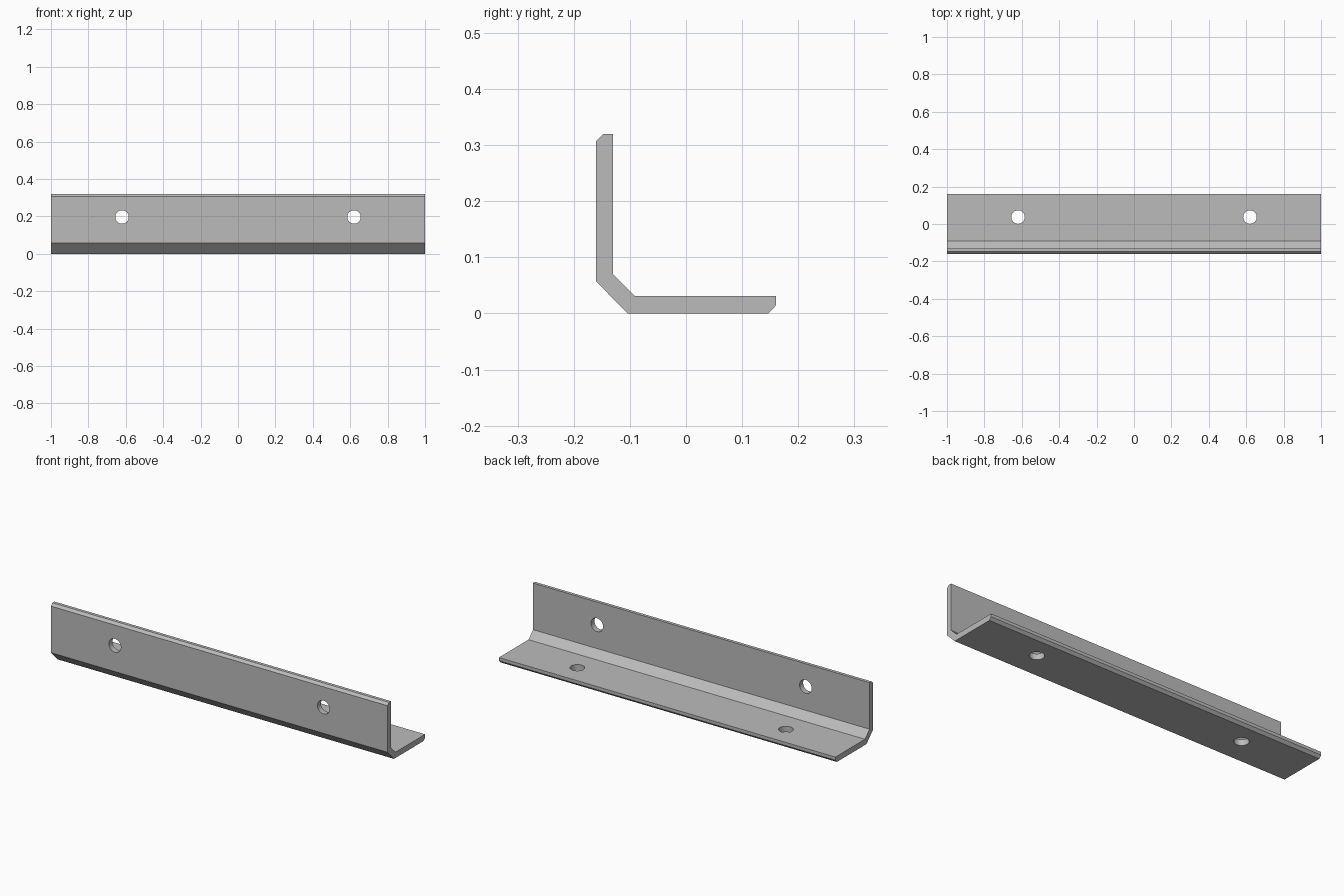
import bpy, bmesh
from math import radians

cube = bpy.data.objects.get("Cube")
if cube:
    bpy.data.objects.remove(cube, do_unlink=True)

steel = bpy.data.materials.new("grey_steel")
steel.use_nodes = True
steel.diffuse_color = (0.5, 0.5, 0.5, 1)
steel.node_tree.nodes["Principled BSDF"].inputs["Base Color"].default_value = (0.5, 0.5, 0.5, 1)

# Angle bar: L-shaped profile (y, z) extruded along x
profile = [(-0.16, 0.057), (-0.104, 0), (0.147, 0), (0.16, 0.014), (0.16, 0.031),
           (-0.091, 0.031), (-0.13, 0.07), (-0.13, 0.32), (-0.147, 0.32), (-0.16, 0.307)]
bm = bmesh.new()
end = bm.faces.new([bm.verts.new((-1, y, z)) for y, z in profile])
ext = bmesh.ops.extrude_face_region(bm, geom=[end])
bmesh.ops.translate(bm, vec=(2, 0, 0),
                    verts=[v for v in ext["geom"] if isinstance(v, bmesh.types.BMVert)])
bmesh.ops.recalc_face_normals(bm, faces=bm.faces)
mesh = bpy.data.meshes.new("angle_bar")
bm.to_mesh(mesh)
bm.free()
mesh.materials.append(steel)
bar = bpy.data.objects.new("angle_bar", mesh)
bpy.context.collection.objects.link(bar)


# Screw holes: two through each flange
def drill(name, location, tilt):
    bpy.ops.mesh.primitive_cylinder_add(vertices=32, radius=0.036, depth=0.1,
                                        location=location, rotation=(tilt, 0, 0))
    cutter = bpy.context.object
    cutter.name = name
    cutter.data.materials.append(steel)
    cutter.hide_render = True
    cut = bar.modifiers.new(name, "BOOLEAN")
    cut.operation = "DIFFERENCE"
    cut.solver = "EXACT"
    cut.object = cutter
    bpy.context.view_layer.objects.active = bar
    bpy.ops.object.modifier_apply(modifier=name)
    bpy.data.objects.remove(cutter, do_unlink=True)


for x in (-0.62, 0.62):
    drill("wall_hole", (x, -0.145, 0.197), radians(90))
    drill("base_hole", (x, 0.037, 0.015), 0)

# Smooth hole walls, crisp profile edges
bpy.ops.object.select_all(action="DESELECT")
bar.select_set(True)
bpy.context.view_layer.objects.active = bar
bpy.ops.object.shade_smooth_by_angle(angle=radians(30))
